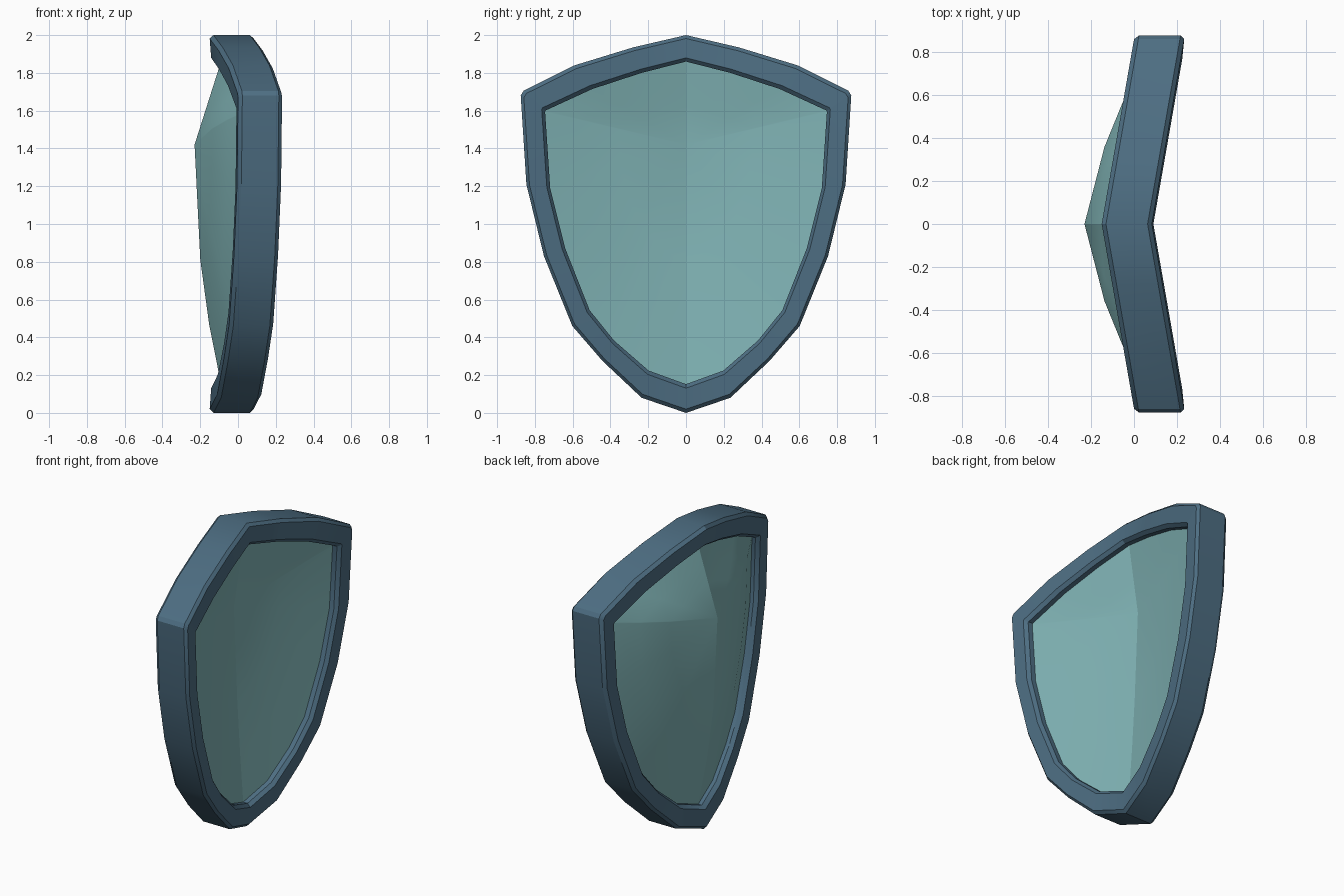
import bpy, bmesh, math

if "Cube" in bpy.data.objects:
    bpy.data.objects.remove(bpy.data.objects["Cube"])

# Half outlines (y, z), top centre to bottom centre
OUTER = [(0, 2.0), (.28, 1.935), (.59, 1.84), (.86, 1.705), (.875, 1.68), (.845, 1.21),
         (.752, .83), (.602, .46), (.442, .275), (.235, .08), (0, 0)]
INNER = [(0, 1.86), (.235, 1.80), (.495, 1.715), (.743, 1.601), (.746, 1.594), (.719, 1.19),
         (.639, .87), (.51, .543), (.381, .383), (.198, .224), (0, .152)]
SLOPE = .175  # the whole shield is swept back on both sides


def mirror(half):
    return half + [(-y, z) for y, z in half[-2:0:-1]]


def material(name, color):
    m = bpy.data.materials.new(name)
    m.diffuse_color = color
    m.use_nodes = True
    m.node_tree.nodes["Principled BSDF"].inputs["Base Color"].default_value = m.diffuse_color
    return m


def finish(bm, name, mat):
    bmesh.ops.recalc_face_normals(bm, faces=bm.faces)
    me = bpy.data.meshes.new(name)
    bm.to_mesh(me)
    bm.free()
    ob = bpy.data.objects.new(name, me)
    bpy.context.collection.objects.link(ob)
    me.materials.append(mat)
    bpy.ops.object.select_all(action='DESELECT')
    ob.select_set(True)
    bpy.context.view_layer.objects.active = ob
    bpy.ops.object.shade_smooth_by_angle(angle=math.radians(32))
    return ob


def bridge(bm, a, b):
    n = len(a)
    for i in range(n):
        j = (i + 1) % n
        bm.faces.new((a[i], a[j], b[j], b[i]))


outer, inner = mirror(OUTER), mirror(INNER)

# Frame: chamfered section (inward fraction, depth) swept round the outline
SECTION = [(0, -.13), (.13, -.15), (.86, -.142), (1, -.115),
           (1, .07), (.86, .09), (.13, .083), (0, .063)]
bm = bmesh.new()
loops = []
for u, d in SECTION:
    loop = []
    for (y0, z0), (y1, z1) in zip(outer, inner):
        y, z = y0 + (y1 - y0) * u, z0 + (z1 - z0) * u
        loop.append(bm.verts.new((d + SLOPE * abs(y), y, z)))
    loops.append(loop)
for k in range(len(loops)):
    bridge(bm, loops[k], loops[(k + 1) % len(loops)])
finish(bm, "shield_frame", material("frame_blue", (.075, .155, .225, 1)))


# Panel: domed front and slightly dished back, both rising to an apex
PEAK_Z = 1.42


def dome(bm, apex_x, edge_x, bulge):
    rings = []
    for t in (1, .75, .48):
        ring = []
        for y, z in inner:
            w = bulge * min(1, max(0, (1.86 - z) / .26))
            edge = edge_x + SLOPE * abs(y)
            x = apex_x + (edge - apex_x) * t - w * 4 * t * (1 - t)
            ring.append(bm.verts.new((x, y * t, PEAK_Z + (z - PEAK_Z) * t)))
        rings.append(ring)
    apex = bm.verts.new((apex_x, 0, PEAK_Z))
    bridge(bm, rings[0], rings[1])
    bridge(bm, rings[1], rings[2])
    last = rings[2]
    for i in range(len(last)):
        bm.faces.new((last[i], last[(i + 1) % len(last)], apex))
    return rings[0]


bm = bmesh.new()
front = dome(bm, -.23, -.09, .037)
back = dome(bm, -.03, .038, .008)
bridge(bm, front, back)
panel = finish(bm, "shield_panel", material("panel_teal", (.22, .46, .47, 1)))
# Keep the central ridge crisp
for e in panel.data.edges:
    if all(abs(panel.data.vertices[i].co.y) < 1e-5 for i in e.vertices):
        e.use_edge_sharp = True
